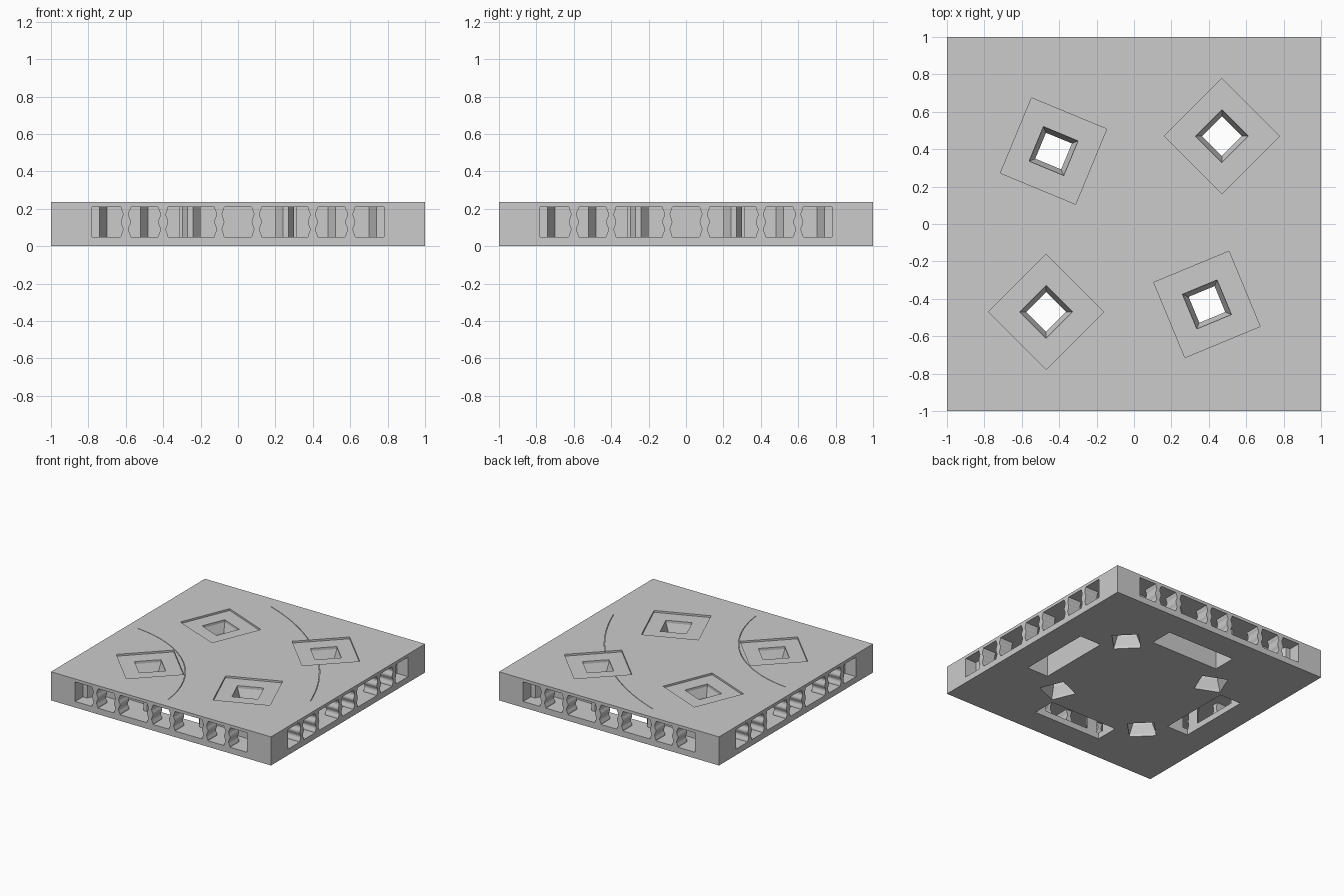
import bpy, bmesh, math
from mathutils import Matrix, Vector

if "Cube" in bpy.data.objects:
    bpy.data.objects.remove(bpy.data.objects["Cube"])

H = 0.235            # slab height
LOW, HIGH = 0.05, 0.21   # side opening floor and ceiling

stone = bpy.data.materials.new("plain_grey")
stone.use_nodes = True
grey = (0.6, 0.6, 0.6, 1)
stone.diffuse_color = grey
stone.node_tree.nodes["Principled BSDF"].inputs["Base Color"].default_value = grey


def loft(name, rings, matrix=Matrix()):
    """Closed solid through rings with equal point counts."""
    bm = bmesh.new()
    loops = [[bm.verts.new(matrix @ Vector(p)) for p in ring] for ring in rings]
    n = len(loops[0])
    for a, b in zip(loops, loops[1:]):
        for i in range(n):
            bm.faces.new((a[i], a[(i + 1) % n], b[(i + 1) % n], b[i]))
    bm.faces.new(loops[0])
    bm.faces.new(loops[-1])
    bmesh.ops.recalc_face_normals(bm, faces=bm.faces)
    mesh = bpy.data.meshes.new(name)
    bm.to_mesh(mesh)
    bm.free()
    mesh.materials.append(stone)
    obj = bpy.data.objects.new(name, mesh)
    bpy.context.collection.objects.link(obj)
    return obj


def prism(name, outline, z0, z1, matrix=Matrix()):
    return loft(name, [[(x, y, z) for x, y in outline] for z in (z0, z1)], matrix)


def square(side):
    h = side / 2
    return [(-h, -h), (h, -h), (h, h), (-h, h)]


def mirrored(half):
    return half + [(-x, y) for x, y in reversed(half)]


cutters = []
slab = prism("slab", square(2), 0, H)

# Stepped channel and underside slot on each of the four sides
channel = mirrored([(0.78, -1.05), (0.78, -0.9), (0.74, -0.9), (0.70, -0.8),
                    (0.52, -0.8), (0.48, -0.74), (0.31, -0.74), (0.31, -0.59)])
slot = mirrored([(0.31, -0.785), (0.31, -0.59)])
sides = [Matrix.Rotation(math.radians(90 * k), 4, "Z") for k in range(4)]
for turn in sides:
    cutters.append(prism("channel_cutter", channel, LOW, HIGH, turn))
    cutters.append(prism("slot_cutter", slot, -0.05, 0.1, turn))

# Tilted square recesses with waisted through holes
corner = Vector((-1, -1, 0))
for x, y, angle in ((-0.47, -0.47, 45), (0.47, 0.47, 45),
                    (-0.43, 0.39, 67.5), (0.39, -0.43, 22.5)):
    place = Matrix.Translation((x, y, 0)) @ Matrix.Rotation(math.radians(angle), 4, "Z")
    cutters.append(prism("recess_cutter", square(0.435), H - 0.015, H + 0.05, place))
    rings = [[(px, py, z) for px, py in square(s)] for s, z in
             ((0.2, -0.02), (0.2, 0.02), (0.15, 0.09), (0.15, 0.13),
              (0.2, 0.2), (0.2, H + 0.02))]
    cutters.append(loft("hole_cutter", rings, place))

# Hairline arc grooves sharing one corner as their centre
for radius, start in ((1.0, 5.5), (2.0, 20)):
    steps = 40
    angles = [math.radians(start + (90 - 2 * start) * i / steps) for i in range(steps + 1)]
    inner, outer = ([(r * math.cos(a) - 1, r * math.sin(a) - 1) for a in angles]
                    for r in (radius - 0.002, radius + 0.002))
    cutters.append(prism("groove_cutter", inner + outer[::-1], H - 0.005, H + 0.02))

for cutter in cutters:
    cutter.hide_render = True
    mod = slab.modifiers.new("cut", "BOOLEAN")
    mod.operation = "DIFFERENCE"
    mod.solver = "EXACT"
    mod.object = cutter
bpy.context.view_layer.update()
graph = bpy.context.evaluated_depsgraph_get()
finished = bpy.data.meshes.new_from_object(slab.evaluated_get(graph))
slab.modifiers.clear()
slab.data = finished
for cutter in cutters:
    bpy.data.objects.remove(cutter)

# Scalloped pillars dividing the side openings, with inner posts behind
waves = 16
edge = []
for i in range(waves + 1):
    t = i / waves
    edge.append((0.021 + 0.006 * math.cos(4 * math.pi * t), LOW + (HIGH - LOW) * t))
outline = mirrored(edge)
post = [(0.2, -0.79), (0.24, -0.84), (0.27, -0.84), (0.3, -0.79)]
for turn in sides:
    for x in (-0.6, -0.4, -0.1, 0.1, 0.4, 0.6):
        loft("pillar", [[(x + px, y, z) for px, z in outline] for y in (-1, -0.88)], turn)
    for sign in (-1, 1):
        prism("inner_post", [(sign * px, py) for px, py in post], LOW, HIGH, turn)
